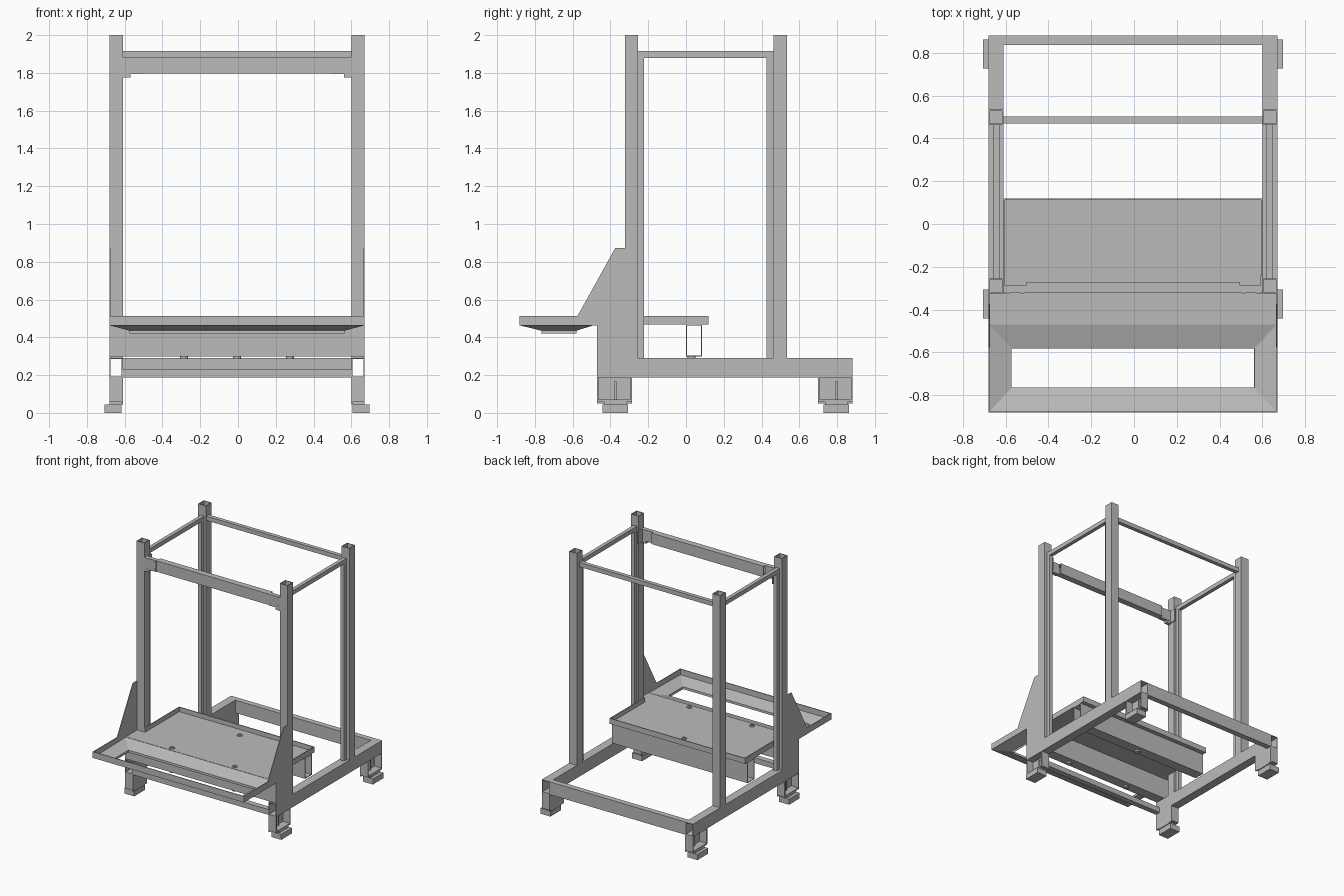
import bpy, bmesh
from mathutils import Vector

old = bpy.data.objects.get("Cube")
if old:
    bpy.data.objects.remove(old, do_unlink=True)

CX = -0.005          # centre line of the frame
OUT, INN = 0.675, 0.605   # outer and inner half widths
FRONT, BACK = -0.882, 0.882

steel = bpy.data.materials.new("grey steel")
steel.use_nodes = True
GREY = (0.5, 0.5, 0.5, 1)
steel.diffuse_color = GREY
steel.node_tree.nodes["Principled BSDF"].inputs["Base Color"].default_value = GREY


def finish(name, bm):
    bmesh.ops.recalc_face_normals(bm, faces=bm.faces)
    mesh = bpy.data.meshes.new(name)
    bm.to_mesh(mesh)
    bm.free()
    mesh.materials.append(steel)
    ob = bpy.data.objects.new(name, mesh)
    ob.location.x = CX
    bpy.context.collection.objects.link(ob)
    return ob


def box(name, x, y, z):
    bm = bmesh.new()
    bmesh.ops.create_cube(bm, size=1)
    for v in bm.verts:
        v.co = [r[0] + (c + 0.5) * (r[1] - r[0]) for r, c in zip((x, y, z), v.co)]
    return finish(name, bm)


def tube(name, x, y, z, axis, wall=0.006):
    """Square tube, open at both ends along the axis."""
    r = (x, y, z)
    a, b = [i for i in range(3) if i != axis]
    bm = bmesh.new()
    rings = []
    for end in r[axis]:
        for w in (0, wall):
            ring = []
            for i, j in ((0, 0), (1, 0), (1, 1), (0, 1)):
                p = Vector()
                p[axis] = end
                p[a] = r[a][i] + (w if i == 0 else -w)
                p[b] = r[b][j] + (w if j == 0 else -w)
                ring.append(bm.verts.new(p))
            rings.append(ring)
    for m, n in ((0, 1), (1, 3), (3, 2), (2, 0)):
        for i in range(4):
            k = (i + 1) % 4
            bm.faces.new((rings[m][i], rings[m][k], rings[n][k], rings[n][i]))
    return finish(name, bm)


def disc(name, centre, radius, depth, axis):
    bm = bmesh.new()
    bmesh.ops.create_cone(bm, cap_ends=True, segments=16, radius1=radius,
                          radius2=radius, depth=depth)
    for v in bm.verts:
        c = v.co.copy()
        v.co = Vector(centre) + (Vector((c.x, c.z, c.y)) if axis == 1 else c)
    return finish(name, bm)


def side_plate(name, profile, x0, x1):
    """Plate cut to a y-z outline."""
    bm = bmesh.new()
    face = bm.faces.new([bm.verts.new((x0, y, z)) for y, z in profile])
    ext = bmesh.ops.extrude_face_region(bm, geom=[face])
    for v in ext["geom"]:
        if isinstance(v, bmesh.types.BMVert):
            v.co.x = x1
    return finish(name, bm)


def span(s, a, b):
    return tuple(sorted((s * a, s * b)))


POSTS = {"front": (-0.324, -0.254), "back": (0.463, 0.535)}
FEET = {"front": (-0.47, -0.287), "back": (0.70, BACK)}
GUSSET = [(-0.47, 0.29), (-0.47, 0.465), (-0.575, 0.465), (-0.575, 0.512),
          (-0.375, 0.872), (-0.324, 0.872), (-0.324, 0.29)]

for s, side in ((1, "left"), (-1, "right")):
    wide = span(s, INN, OUT)
    # base rail, posts and the strips along them
    tube(f"{side}_base_rail", wide, (-0.47, BACK), (0.187, 0.29), 1)
    for end, y in POSTS.items():
        tube(f"{side}_{end}_post", wide, y, (0.29, 2.0), 2)
    narrow = span(s, 0.622, 0.652)
    box(f"{side}_front_strip", narrow, (-0.254, -0.222), (0.29, 1.88))
    box(f"{side}_back_strip", narrow, (0.427, 0.463), (0.29, 1.88))
    tube(f"{side}_top_rail", narrow, (-0.254, 0.463), (1.88, 1.915), 1, 0.004)

    # feet: channels open to the outside, standing on pads
    for end, (y0, y1) in FEET.items():
        n = f"{side}_{end}_foot"
        box(n + "_inner_wall", span(s, INN, INN + 0.008), (y0, y1), (0.05, 0.187))
        for k, y in enumerate(((y0, y0 + 0.008), (y1 - 0.008, y1))):
            box(f"{n}_end_wall_{k}", wide, y, (0.06, 0.187))
        box(n + "_sole", wide, (y0 + 0.005, y1 - 0.005), (0.058, 0.07))
        m = (y0 + y1) / 2 + 0.004
        box(n + "_spacer", wide, (m - 0.06, m + 0.06), (0.045, 0.058))
        box(n + "_rib", span(s, INN, 0.63), (m - 0.006, m + 0.006), (0.07, 0.165))
        box(n + "_pad", span(s, 0.612, 0.701), (m - 0.068, m + 0.068), (0, 0.045))

    # gusset, tray side and upper beam bracket
    side_plate(f"{side}_gusset", GUSSET, s * OUT, s * (OUT - 0.006))
    box(f"{side}_tray_wall", span(s, OUT - 0.006, OUT), (FRONT, -0.47), (0.462, 0.512))
    box(f"{side}_beam_bracket", span(s, 0.50, INN), (-0.322, -0.288), (1.795, 1.885))
    box(f"{side}_bracket_flange", span(s, INN - 0.008, INN), (-0.322, -0.24), (1.78, 1.885))
    box(f"{side}_bracket_tab", span(s, 0.565, INN), (-0.32, -0.29), (1.775, 1.795))
    for x in (0.515, 0.585):
        for z in (1.81, 1.875):
            disc(f"{side}_bracket_bolt", (s * x, -0.322, z), 0.008, 0.004, 1)

# cross members
inside = (-INN, INN)
tube("front_base_rail", inside, (-0.47, -0.425), (0.187, 0.23), 0)
tube("back_base_rail", inside, (0.837, BACK), (0.187, 0.29), 0)
tube("back_top_rail", inside, (0.47, 0.502), (1.88, 1.915), 0, 0.004)
tube("front_upper_beam", (-0.5, 0.5), (-0.32, -0.27), (1.797, 1.885), 0)
tube("table_back_beam", inside, (0.0, 0.085), (0.298, 0.468), 0)
tube("table_front_beam", (0.006 - OUT, OUT - 0.006), (-0.47, -0.385), (0.298, 0.468), 0)

# table pan: sunken floor with upturned edges
FLOOR = (0.468, 0.476)
box("table_front", (-OUT, OUT), (-0.47, -0.324), FLOOR)
box("table_floor", inside, (-0.324, 0.12), FLOOR)
box("table_back_lip", inside, (0.113, 0.12), (0.468, 0.512))
for s, side in ((1, "left"), (-1, "right")):
    box(f"table_{side}_lip", span(s, INN - 0.007, INN), (-0.324, 0.113), (0.468, 0.512))

# bolts through the table into the beams
for k, (x, y) in enumerate(((0, 0.03), (-0.28, -0.435), (0.28, -0.435))):
    disc(f"table_washer_{k}", (x, y, 0.478), 0.021, 0.006, 2)
    disc(f"table_bolt_{k}", (x, y, 0.483), 0.010, 0.008, 2)
    disc(f"table_nut_{k}", (x, y, 0.292), 0.021, 0.014, 2)

# tray funnel: sloping sheet around an open slot
box("tray_front_wall", (-OUT, OUT), (FRONT, FRONT + 0.006), (0.462, 0.512))
bm = bmesh.new()
corners = ((-1, 0), (1, 0), (1, 1), (-1, 1))
rim = [bm.verts.new((s * (OUT - 0.002), (FRONT + 0.002, -0.47)[b], (0.465, 0.472)[b]))
       for s, b in corners]
mid = [bm.verts.new((s * 0.568, (-0.765, -0.58)[b], 0.437)) for s, b in corners]
low = [bm.verts.new((s * 0.568, (-0.765, -0.58)[b], 0.42)) for s, b in corners]
for upper, lower in ((rim, mid), (mid, low)):
    for i in range(4):
        k = (i + 1) % 4
        bm.faces.new((upper[i], upper[k], lower[k], lower[i]))
funnel = finish("tray_funnel", bm)
thick = funnel.modifiers.new("sheet", "SOLIDIFY")
thick.thickness = 0.004
thick.offset = 0
